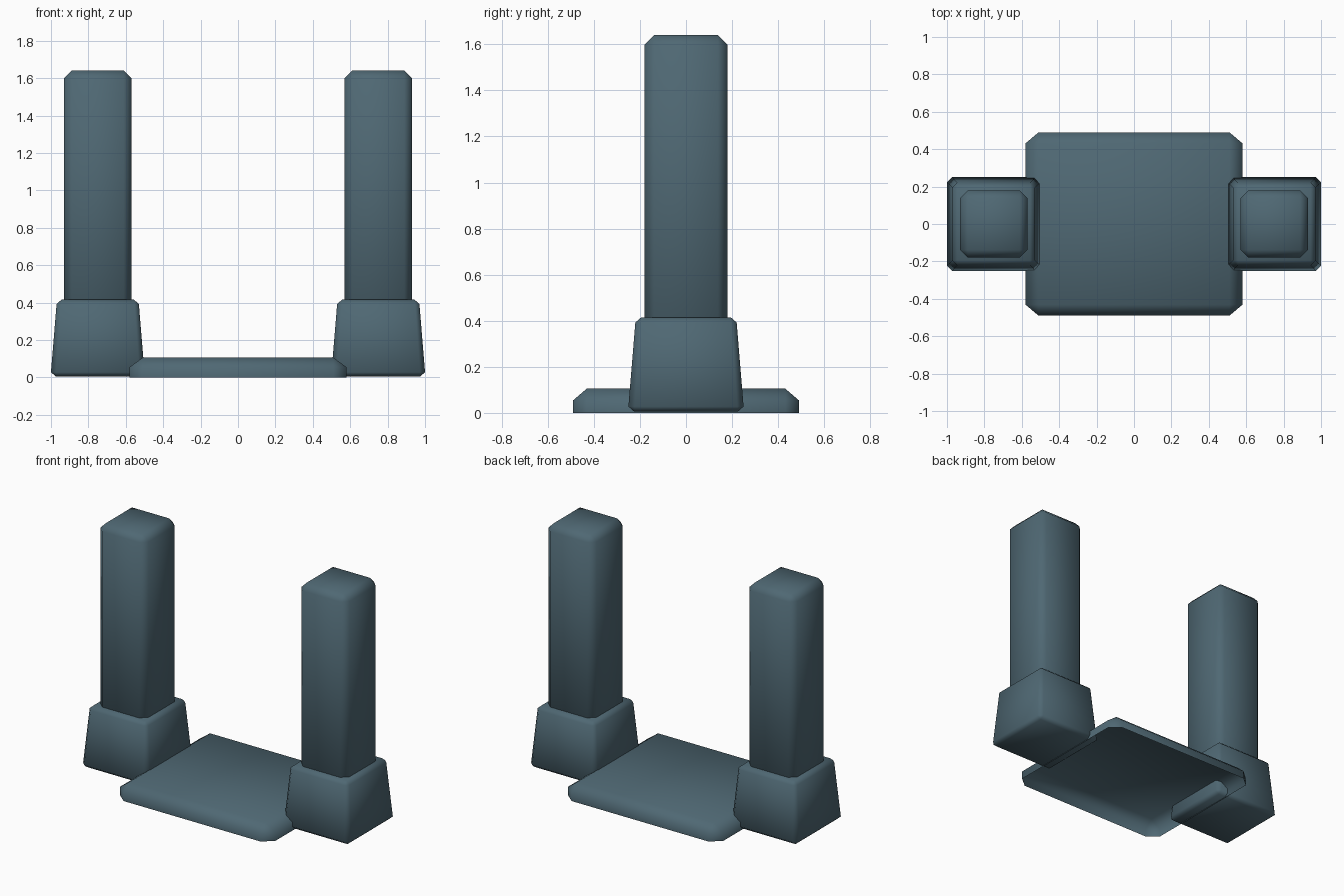
import bpy, bmesh

if "Cube" in bpy.data.objects:
    bpy.data.objects.remove(bpy.data.objects["Cube"])

slate = bpy.data.materials.new("slate_blue")
slate.diffuse_color = (0.078, 0.138, 0.172, 1)
slate.use_nodes = True
slate.node_tree.nodes["Principled BSDF"].inputs["Base Color"].default_value = slate.diffuse_color


def bevelled_box(name, half, bevel, centre, taper=0.0, floor=None):
    """Unit cube with one-step bevels, then scaled, tapered and optionally cut open at a height."""
    bm = bmesh.new()
    bmesh.ops.create_cube(bm, size=2)
    bmesh.ops.bevel(bm, geom=bm.edges[:], offset=bevel, segments=1,
                    affect='EDGES', profile=0.5)
    for v in bm.verts:
        k = 1 - taper * v.co.z
        v.co.x = v.co.x * half[0] * k + centre[0]
        v.co.y = v.co.y * half[1] * k + centre[1]
        v.co.z = v.co.z * half[2] + centre[2]
    if floor is not None:
        bmesh.ops.bisect_plane(bm, geom=bm.verts[:] + bm.edges[:] + bm.faces[:],
                               plane_co=(0, 0, floor), plane_no=(0, 0, 1),
                               clear_inner=True)
    for f in bm.faces:
        f.smooth = True
    me = bpy.data.meshes.new(name)
    bm.to_mesh(me)
    bm.free()
    me.materials.append(slate)
    ob = bpy.data.objects.new(name, me)
    bpy.context.collection.objects.link(ob)
    return ob


# Low floor plate, open underneath
bevelled_box("floor_plate", (0.58, 0.49, 0.42), 0.12, (0, 0, 0.105 - 0.42), floor=0.0)

# Two posts, each a tapered foot and a tall square column
for side, x in (("left", -0.75), ("right", 0.75)):
    bevelled_box(side + "_foot", (0.235, 0.235, 0.205), 0.11, (x, 0, 0.21), taper=0.072)
    bevelled_box(side + "_column", (0.18, 0.18, 0.18), 0.23, (x, 0, 0.53), floor=0.38)
    # stretch the upper half of the column to full height
    for v in bpy.data.objects[side + "_column"].data.vertices:
        if v.co.z > 0.5:
            v.co.z += 1.64 - 0.71
